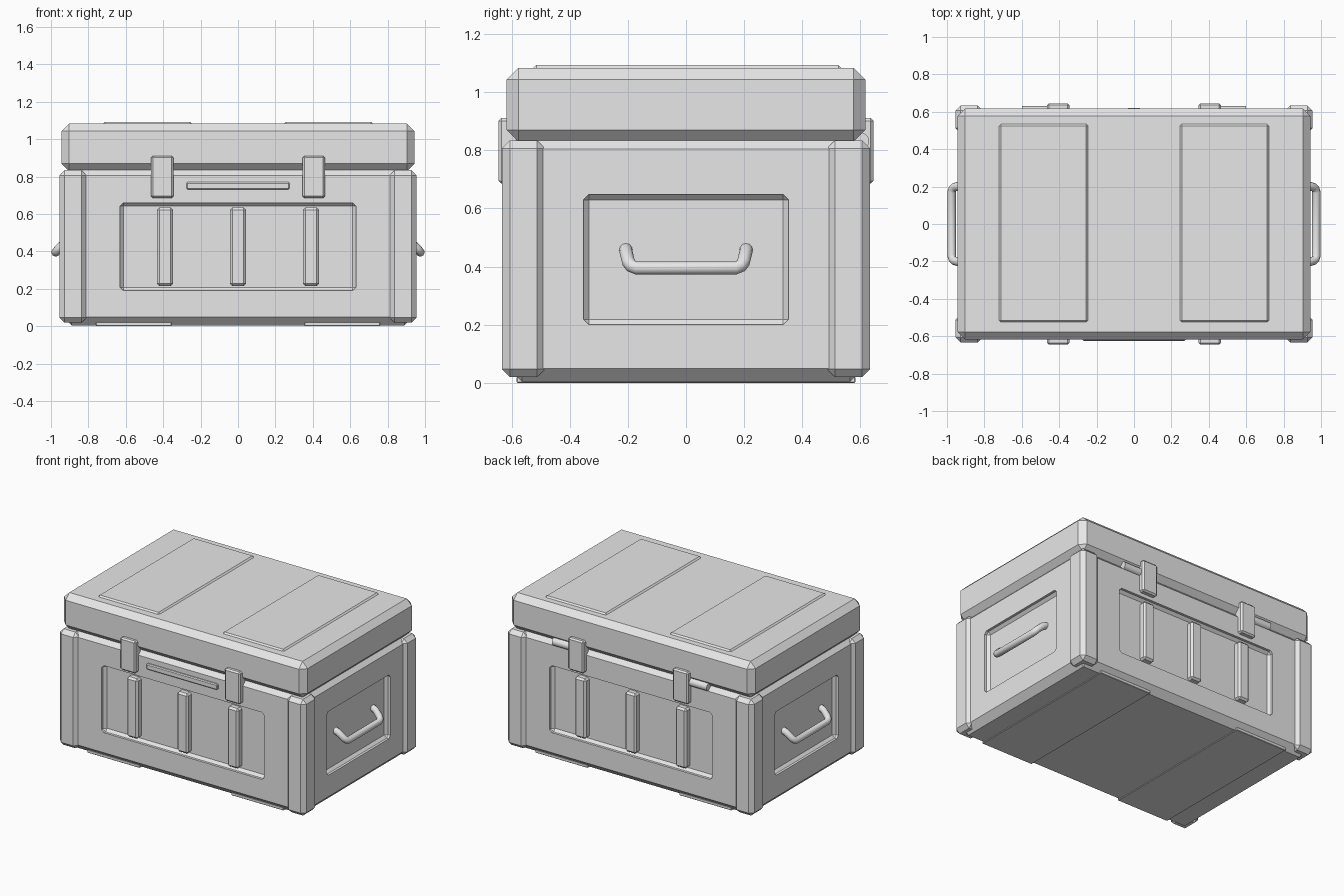
import bpy
import bmesh
import math
from mathutils import Matrix, Vector

if "Cube" in bpy.data.objects:
    bpy.data.objects.remove(bpy.data.objects["Cube"], do_unlink=True)

grey = bpy.data.materials.new("plain_grey")
grey.use_nodes = True
grey.diffuse_color = (0.8, 0.8, 0.8, 1)
grey.node_tree.nodes["Principled BSDF"].inputs["Base Color"].default_value = (0.8, 0.8, 0.8, 1)


def add_object(name, data):
    obj = bpy.data.objects.new(name, data)
    bpy.context.collection.objects.link(obj)
    data.materials.append(grey)
    return obj


def activate(obj):
    bpy.ops.object.select_all(action="DESELECT")
    obj.select_set(True)
    bpy.context.view_layer.objects.active = obj


def box(name, low, high, chamfer):
    """Box between two corners with every edge chamfered flat."""
    low, high = Vector(low), Vector(high)
    bm = bmesh.new()
    place = Matrix.Translation((low + high) / 2) @ Matrix.Diagonal((high - low).to_4d())
    bmesh.ops.create_cube(bm, size=1, matrix=place)
    bmesh.ops.bevel(bm, geom=bm.edges[:], offset=chamfer, segments=1,
                    affect="EDGES", clamp_overlap=True)
    mesh = bpy.data.meshes.new(name)
    bm.to_mesh(mesh)
    bm.free()
    return add_object(name, mesh)


def centred_box(name, centre, size, chamfer):
    c, half = Vector(centre), Vector(size) / 2
    return box(name, c - half, c + half, chamfer)


def carve(target, cutter):
    mod = target.modifiers.new("recess", "BOOLEAN")
    mod.operation = "DIFFERENCE"
    mod.solver = "EXACT"
    mod.object = cutter
    activate(target)
    bpy.ops.object.modifier_apply(modifier=mod.name)
    bpy.data.objects.remove(cutter, do_unlink=True)


# Body with a recessed panel on each of its four sides
body = box("body", (-0.935, -0.61, 0.005), (0.935, 0.61, 0.85), 0.045)
for s in (-1, 1):
    carve(body, centred_box("cutter", (0, s * 0.675, 0.425), (1.26, 0.2, 0.47), 0.018))
    carve(body, centred_box("cutter", (s * 1.0, 0, 0.424), (0.2, 0.705, 0.447), 0.018))

# Lid
box("lid", (-0.944, -0.617, 0.83), (0.944, 0.617, 1.083), 0.04)

# Corner posts
for sx in (-1, 1):
    for sy in (-1, 1):
        centred_box("corner_post", (sx * 0.882, sy * 0.559, 0.427),
                    (0.146, 0.148, 0.814), 0.027)

# Raised lid panels and bottom skids
for s in (-1, 1):
    centred_box("lid_panel", (s * 0.483, 0.005, 1.078), (0.475, 1.06, 0.03), 0.01)
    centred_box("bottom_skid", (s * 0.558, 0, 0.011), (0.405, 1.165, 0.022), 0.003)

# Ribs and latches on the front and back
for sy in (-1, 1):
    for x in (-0.39, 0, 0.39):
        centred_box("rib", (x, sy * 0.59, 0.425), (0.086, 0.06, 0.42), 0.013)
    for x in (-0.405, 0.405):
        centred_box("latch", (x, sy * 0.61, 0.798), (0.12, 0.07, 0.226), 0.01)

# Front name bar
centred_box("front_bar", (0, -0.61, 0.75), (0.55, 0.03, 0.04), 0.006)

# Hinge barrels on the back
for s in (-1, 1):
    bm = bmesh.new()
    place = Matrix.Translation((s * 0.475, 0.602, 0.832)) @ Matrix.Rotation(math.pi / 2, 4, "Y")
    bmesh.ops.create_cone(bm, cap_ends=True, segments=16, radius1=0.028,
                          radius2=0.028, depth=0.25, matrix=place)
    mesh = bpy.data.meshes.new("hinge_barrel")
    bm.to_mesh(mesh)
    bm.free()
    barrel = add_object("hinge_barrel", mesh)
    activate(barrel)
    bpy.ops.object.shade_smooth_by_angle(angle=math.radians(40))

# Drop handles on the ends
arm = [(0.895, 0.207, 0.458), (0.922, 0.206, 0.449), (0.958, 0.198, 0.416),
       (0.97, 0.188, 0.402), (0.975, 0.17, 0.395)]
for s in (-1, 1):
    path = [(s * x, y, z) for x, y, z in arm]
    path += [(x, -y, z) for x, y, z in reversed(path)]
    curve = bpy.data.curves.new("side_handle", "CURVE")
    curve.dimensions = "3D"
    curve.bevel_depth = 0.023
    curve.bevel_resolution = 4
    curve.use_fill_caps = True
    spline = curve.splines.new("POLY")
    spline.points.add(len(path) - 1)
    for point, co in zip(spline.points, path):
        point.co = (*co, 1)
    handle = add_object("side_handle", curve)
    activate(handle)
    bpy.ops.object.convert(target="MESH")
    bpy.ops.object.shade_smooth_by_angle(angle=math.radians(40))
